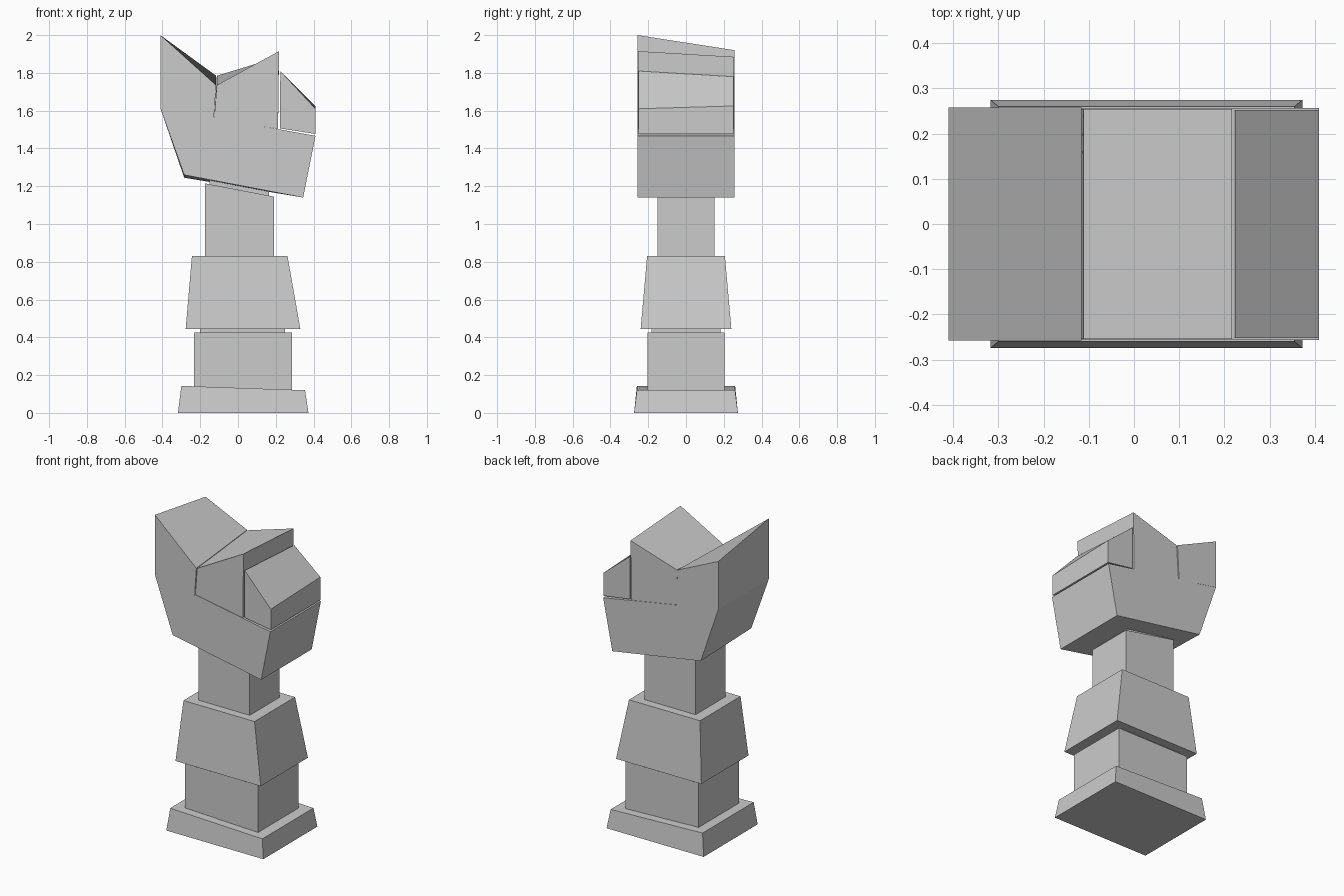
import bpy, bmesh


def block(name, front, back=None, y_low=0.256, y_high=None):
    """Six-sided block from x,z corners: bottom left, bottom right, top right, top left."""
    back = back or front
    y_high = y_high or y_low
    ys = (y_low, y_low, y_high, y_high)
    bm = bmesh.new()
    f = [bm.verts.new((x, -y, z)) for (x, z), y in zip(front, ys)]
    b = [bm.verts.new((x, y, z)) for (x, z), y in zip(back, ys)]
    bm.faces.new(f)
    bm.faces.new(b[::-1])
    for i in range(4):
        j = (i + 1) % 4
        bm.faces.new((f[j], f[i], b[i], b[j]))
    bmesh.ops.recalc_face_normals(bm, faces=bm.faces)
    mesh = bpy.data.meshes.new(name)
    bm.to_mesh(mesh)
    bm.free()
    obj = bpy.data.objects.new(name, mesh)
    bpy.context.collection.objects.link(obj)
    return obj


# Plinth with slanted top
block("plinth", [(-0.318, 0), (0.373, 0), (0.355, 0.12), (-0.30, 0.143)],
      y_low=0.275, y_high=0.26)

# Lower shaft and the recessed collar above it
block("lower_shaft", [(-0.234, 0.12), (0.287, 0.11), (0.287, 0.425), (-0.234, 0.425)],
      y_low=0.205)
block("collar", [(-0.20, 0.41), (0.25, 0.41), (0.25, 0.45), (-0.20, 0.45)], y_low=0.182)

# Flared cuff
block("cuff", [(-0.277, 0.445), (0.330, 0.445), (0.262, 0.83), (-0.244, 0.83)],
      y_low=0.24, y_high=0.206)

# Wrist
block("wrist", [(-0.175, 0.82), (0.19, 0.82), (0.19, 1.145), (-0.175, 1.215)], y_low=0.152)
block("wrist_top", [(-0.15, 1.17), (0.165, 1.12), (0.165, 1.19), (-0.15, 1.25)], y_low=0.135)

# Palm block
block("palm",
      [(-0.285, 1.26), (0.345, 1.14), (0.41, 1.467), (-0.411, 1.613)],
      [(-0.285, 1.245), (0.345, 1.14), (0.41, 1.467), (-0.411, 1.613)], y_low=0.257)

# Three blocks on top of the palm
block("left_top_block",
      [(-0.411, 1.61), (-0.128, 1.555), (-0.116, 1.735), (-0.411, 2.0)],
      [(-0.411, 1.61), (-0.128, 1.555), (-0.116, 1.785), (-0.411, 1.92)], y_low=0.258)
block("middle_top_block",
      [(-0.126, 1.56), (0.212, 1.503), (0.217, 1.915), (-0.112, 1.735)],
      [(-0.126, 1.56), (0.212, 1.503), (0.217, 1.885), (-0.112, 1.785)], y_low=0.254)
block("right_top_block",
      [(0.222, 1.506), (0.41, 1.477), (0.41, 1.61), (0.224, 1.81)],
      [(0.222, 1.506), (0.41, 1.477), (0.41, 1.625), (0.224, 1.78)], y_low=0.252)
